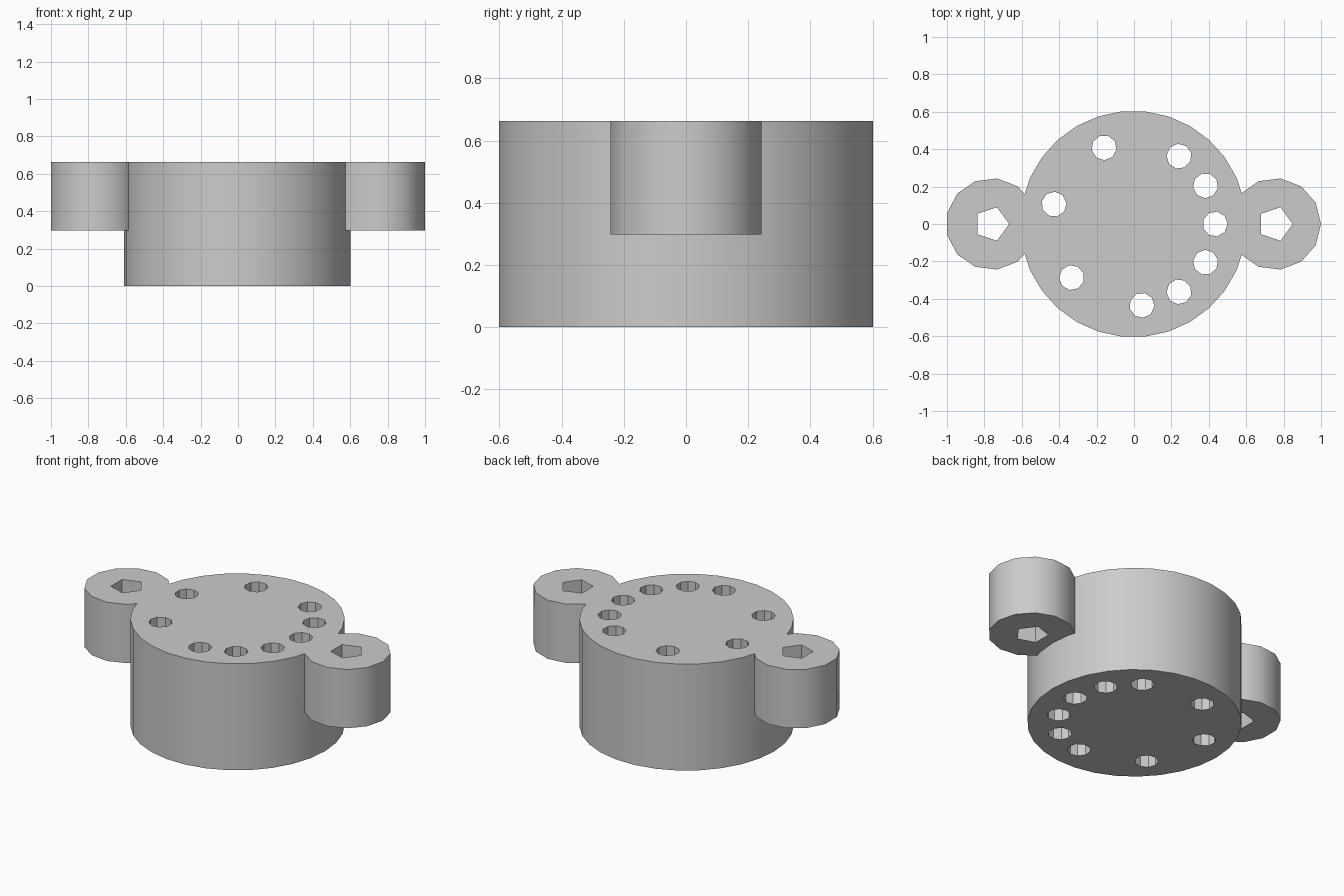
import bpy
from math import cos, sin, radians

cube = bpy.data.objects.get("Cube")
if cube:
    bpy.data.objects.remove(cube, do_unlink=True)

HEIGHT = 0.663
EAR_BOTTOM = 0.297
CENTRE_X = -0.0035
EAR_OFFSET = 0.758

grey = bpy.data.materials.new("plain grey")
grey.use_nodes = True
grey.diffuse_color = (0.6, 0.6, 0.6, 1)
grey.node_tree.nodes["Principled BSDF"].inputs["Base Color"].default_value = (0.6, 0.6, 0.6, 1)


def prism(name, sides, radius, x, y, bottom, top, turn=0):
    """Upright prism whose first corner points along the turn angle from +x."""
    bpy.ops.mesh.primitive_cylinder_add(
        vertices=sides, radius=radius, depth=top - bottom,
        location=(x, y, (bottom + top) / 2),
        rotation=(0, 0, radians(turn - 90)))
    obj = bpy.context.object
    obj.name = name
    bpy.ops.object.transform_apply(location=True, rotation=True, scale=True)
    obj.data.materials.append(grey)
    return obj


def combine(target, tool, operation):
    """Apply a boolean and discard the tool."""
    tool.hide_render = True
    mod = target.modifiers.new(operation.lower(), 'BOOLEAN')
    mod.operation = operation
    mod.solver = 'EXACT'
    mod.object = tool
    bpy.ops.object.select_all(action='DESELECT')
    target.select_set(True)
    bpy.context.view_layer.objects.active = target
    bpy.ops.object.modifier_apply(modifier=mod.name)
    bpy.data.objects.remove(tool, do_unlink=True)


# Round body with a mounting ear on each side
body = prism("drum_body_with_ears", 30, 0.605, CENTRE_X, 0, 0, HEIGHT)
ear_xs = [CENTRE_X + side * EAR_OFFSET for side in (-1, 1)]
for x in ear_xs:
    combine(body, prism("ear", 13, 0.245, x, 0, EAR_BOTTOM, HEIGHT), 'UNION')

# Five-sided through holes in the ears
for x in ear_xs:
    combine(body, prism("ear_hole", 5, 0.094, x, 0, 0.1, 1), 'DIFFERENCE')

# Ring of through holes, closely spaced on the model's left
for angle in (0, 28, 56, 111, 166, 221, 276, 304, 332):
    a = radians(angle)
    hole = prism("ring_hole", 9, 0.067, CENTRE_X + 0.437 * cos(a),
                 0.437 * sin(a), -0.2, 1, angle)
    combine(body, hole, 'DIFFERENCE')

# Soft shading round the walls, crisp rims and hole facets
bpy.ops.object.select_all(action='DESELECT')
body.select_set(True)
bpy.context.view_layer.objects.active = body
bpy.ops.object.shade_smooth_by_angle(angle=radians(30))
